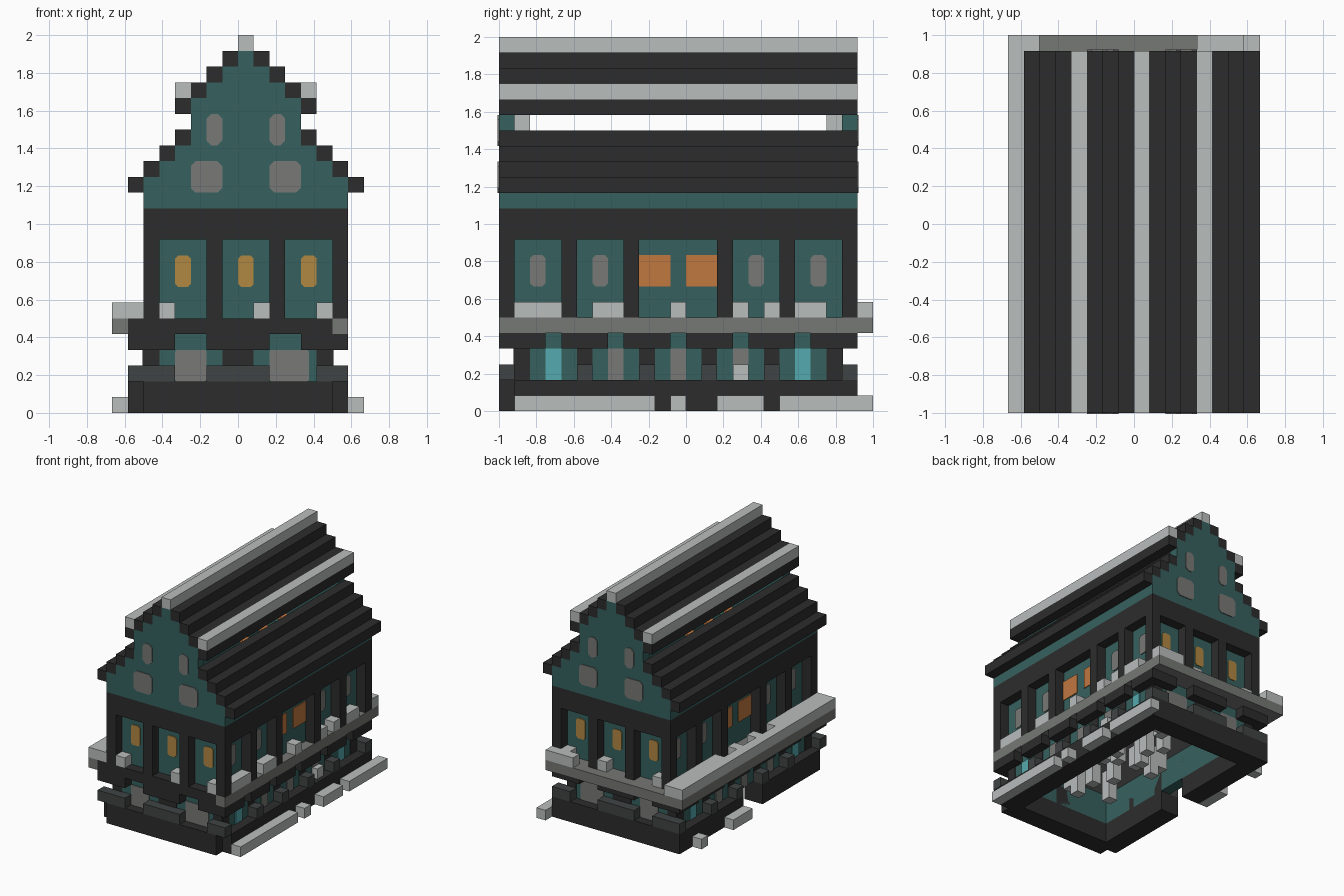
import bpy, bmesh, random

cube = bpy.data.objects.get("Cube")
if cube:
    bpy.data.objects.remove(cube, do_unlink=True)

U = 1 / 12  # block size


def material(name, rgb):
    lin = [(c / 255 / 12.92) if c < 11 else ((c / 255 + 0.055) / 1.055) ** 2.4 for c in rgb]
    m = bpy.data.materials.new(name)
    m.use_nodes = True
    m.diffuse_color = (*lin, 1)
    m.node_tree.nodes["Principled BSDF"].inputs["Base Color"].default_value = (*lin, 1)
    return m


BLACK = material("charcoal", (44, 44, 44))
TEAL = material("teal", (54, 97, 94))
LIGHT = material("light_grey", (185, 189, 188))
STONE = material("stone_grey", (118, 120, 117))
SLATE = material("slate", (64, 68, 68))
GLASS = material("window_grey", (120, 121, 118))
YELLOW = material("amber_glass", (176, 136, 66))
ORANGE = material("orange_glass", (192, 120, 64))
CYAN = material("cyan_glass", (85, 170, 175))


def place(i, j, k):
    return (i - 8) * U, (j - 12) * U, k * U


def finish(bm, name, mat):
    bmesh.ops.recalc_face_normals(bm, faces=bm.faces)
    me = bpy.data.meshes.new(name)
    bm.to_mesh(me)
    bm.free()
    me.materials.append(mat)
    bpy.context.collection.objects.link(bpy.data.objects.new(name, me))


def blocks(name, mat, boxes):
    """One mesh of boxes, each (x0, x1, y0, y1, z0, z1) in blocks."""
    bm = bmesh.new()
    for x0, x1, y0, y1, z0, z1 in boxes:
        for v in bmesh.ops.create_cube(bm, size=1)["verts"]:
            v.co = place(x1 if v.co.x > 0 else x0, y1 if v.co.y > 0 else y0, z1 if v.co.z > 0 else z0)
    finish(bm, name, mat)


def ring(x0, x1, y0, y1, z0, z1, t=1):
    return [(x0, x1, y0, y0 + t, z0, z1), (x0, x1, y1 - t, y1, z0, z1),
            (x0, x0 + t, y0 + t, y1 - t, z0, z1), (x1 - t, x1, y0 + t, y1 - t, z0, z1)]


def pane(name, mat, axis, at, out, a0, a1, z0, z1, cut=0.2):
    """Thin plate with clipped corners on the wall plane axis = at."""
    c = cut
    outline = [(a0 + c, z0), (a1 - c, z0), (a1, z0 + c), (a1, z1 - c),
               (a1 - c, z1), (a0 + c, z1), (a0, z1 - c), (a0, z0 + c)]
    if not c:
        outline = [(a0, z0), (a1, z0), (a1, z1), (a0, z1)]
    bm = bmesh.new()
    d = at + out * 0.08

    def loop(depth):
        return [bm.verts.new(place(depth, a, z) if axis == "x" else place(a, depth, z)) for a, z in outline]
    inner, outer = loop(at), loop(d)
    bm.faces.new(inner)
    bm.faces.new(outer)
    n = len(outline)
    for q in range(n):
        bm.faces.new((inner[q], inner[(q + 1) % n], outer[(q + 1) % n], outer[q]))
    finish(bm, name, mat)


# Plinth: thick ring with a doorway on one long side
blocks("plinth", BLACK, [
    (2, 14, 0, 1, 0, 2), (1, 15, 1, 2, 0, 2), (1, 15, 21, 23, 0, 2), (13, 15, 2, 21, 0, 2),
    (1, 3, 2, 10, 0, 2), (1, 3, 13, 21, 0, 2)])
blocks("right_kerb", LIGHT, [(15, 16, a, b, 0, 1) for a, b in ((1, 10), (11, 12), (14, 17), (18, 24))])
blocks("left_kerb", LIGHT, [(0, 1, a, b, 0, 1) for a, b in ((13, 16), (20, 21))])

# Ground floor walls, posts and balustrade
blocks("ground_wall", TEAL, ring(2, 14, 1, 22, 2, 5))
posts = []
for y in (1, 5, 9, 13, 17, 21):
    posts += [(13, 14.06, y, y + 1, 2, 4), (1.94, 3, y, y + 1, 2, 4)]
for x0, x1 in ((2, 3), (7, 9), (13, 14)):
    posts += [(x0, x1, 0.94, 2, 2, 4), (x0, x1, 21, 22.06, 2, 4)]
blocks("ground_posts", BLACK, posts)
rail = [(x, x + 1, y, y + 1, 2, 3) for x in (1, 14) for y in (5, 9, 13, 17)]
rail += [(x0, x1, y, y + 1, 2, 3) for y in (0, 22) for x0, x1 in ((1, 4), (6, 10), (13, 15))]
blocks("ground_balustrade", SLATE, rail)
for x, out in ((14, 1), (2, -1)):
    for y, mat in ((3, CYAN), (7, GLASS), (11, GLASS), (15, GLASS), (19, CYAN)):
        pane("ground_window", mat, "x", x, out, y, y + 1, 2, 4, 0)
for y, out in ((1, -1), (22, 1)):
    for x0, x1 in ((4, 6), (10, 12.5)):
        pane("ground_door", GLASS, "y", y, out, x0, x1, 2, 4, 0.1)
blocks("side_step", LIGHT, [(14, 14.6, 15, 16, 2, 3)])

# Lintel band, open above the bays
lintel = []
for x in (1, 14):
    for a, b in ((0, 3), (4, 7), (8, 11), (12, 15), (16, 19), (20, 23)):
        lintel.append((x, x + 1, a, b, 4, 5))
for y in (0, 22):
    for a, b in ((2, 4), (6, 10), (12, 14)):
        lintel.append((a, b, y, y + 1, 4, 5))
lintel.append((1, 14, 0, 1, 5, 6))
blocks("lintel_band", BLACK, lintel)

# First floor slab, ledges and balcony rails
blocks("floor_slab", STONE, [(0, 1, 0, 24, 5, 6), (14, 15, 0, 24, 5, 6), (1, 14, 1, 24, 5, 6)])
blocks("balcony_rail", LIGHT, [(0, 1, 0, 24, 6, 7), (1, 2, 23, 24, 6, 7), (12, 15, 23, 24, 6, 7)]
       + [(1, 2, a, b, 6, 7) for a, b in ((0, 8), (10, 11), (13, 14), (16, 23))])
sills = [(14, 15, a, b, 6, 7) for a, b in ((1, 4), (6, 8), (11, 12), (15, 16), (17, 18), (19, 21))]
sills += [(x, x + 1, y, y + 1, 6, 7) for y in (0, 22) for x in (3, 9, 13)]
blocks("window_boxes", LIGHT, sills)

# Blocks hanging under the floor
random.seed(4)
hang = []
for n in range(26):
    x, y = random.randint(4, 11), random.randint(3, 19)
    hang.append((x, x + 1, y, y + 1, random.choice((2, 3, 4)), 5))
blocks("cellar_blocks", LIGHT, hang)

# Upper floor: recessed wall behind a frame of posts
blocks("upper_wall", TEAL, ring(3, 14, 1, 22, 6, 13))
frame = ring(2, 15, 0, 23, 11, 13)
for x in (2, 14):
    frame += [(x, x + 1, y, y + 1, 6, 11) for y in (0, 4, 8, 14, 18, 22)]
for y in (0, 22):
    frame += [(x, x + 1, y, y + 1, 6, 11) for x in (6, 10)]
blocks("upper_frame", BLACK, frame)
for x, out in ((14, 1), (3, -1)):
    for y in (2, 6, 16, 20):
        pane("upper_window", GLASS, "x", x, out, y, y + 1, 8, 10)
    for y in (9, 12):
        pane("wide_window", ORANGE, "x", x, out, y, y + 2, 8, 10, 0)
for y, out in ((1, -1), (22, 1)):
    for x in (4, 8, 12):
        pane("end_window", YELLOW, "y", y, out, x, x + 1, 8, 10)

# Eaves and stepped gables
blocks("eaves", TEAL, [(2, 3, 1, 22, 13, 14), (14, 15, 1, 22, 13, 14)])
steps = [(2, 13, 15), (3, 15, 16), (4, 16, 17), (5, 17, 20), (6, 20, 21), (7, 21, 22), (8, 22, 23)]
for name, y, wall, out in (("front_gable", 0, 0, -1), ("back_gable", 22, 23, 1)):
    blocks(name, TEAL, [(x, 17 - x, y, y + 1, z0, z1) for x, z0, z1 in steps])
    for x in (6, 10):
        pane("gable_upper_window", GLASS, "y", wall, out, x, x + 1, 17, 19, 0.3)
    for x in (5, 10):
        pane("gable_lower_window", GLASS, "y", wall, out, x, x + 2, 14, 16, 0.3)
blocks("gable_backing", LIGHT, [(6, 11, y, y + 1, 18, 19) for y in (1, 21)])

# Roof courses, mirrored about the ridge
courses = [(1, 14), (2, 15), (3, 16), (4, 17), (4, 19), (5, 20), (6, 21), (7, 22)]


def both(x, z):
    return [(x, x + 1, 0, 23, z, z + 1), (16 - x, 17 - x, 0, 23, z, z + 1)]


blocks("roof_courses", BLACK, [b for x, z in courses for b in both(x, z)])
blocks("roof_rails", LIGHT, both(4, 20))
blocks("ridge", LIGHT, [(8, 9, 0, 23, 23, 24)])
blocks("attic_lamps", ORANGE, [(x, x + 1, y, y + 1, 16, 17.5) for x in (5, 11) for y in (8, 11, 14)])
